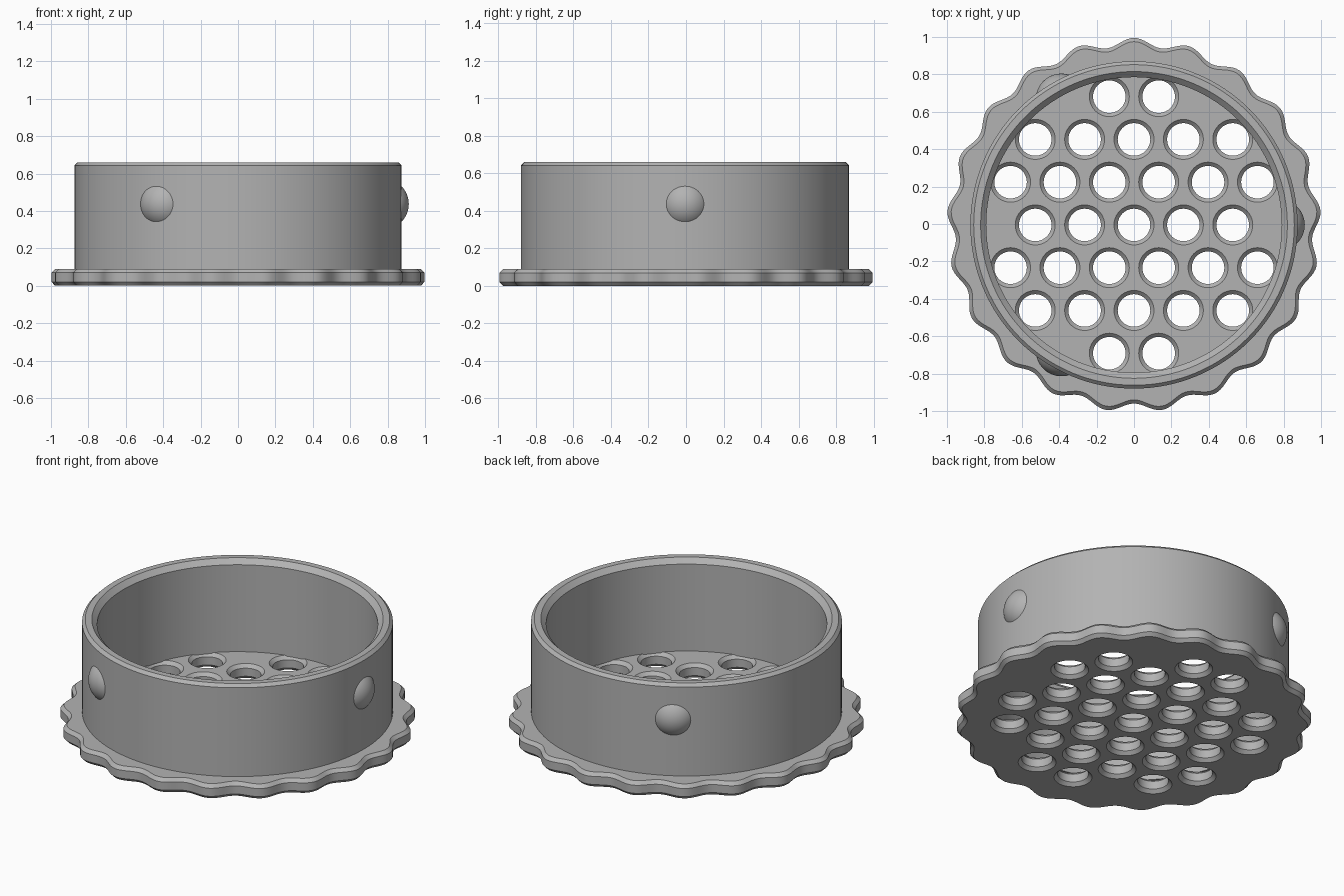
import bpy, bmesh, math
from mathutils import Matrix

cube = bpy.data.objects.get("Cube")
if cube:
    bpy.data.objects.remove(cube, do_unlink=True)

CY = -0.005          # axis of the round body
LOBES = 21
TAU = math.tau

grey = bpy.data.materials.new("plain_grey")
grey.use_nodes = True
color = (0.45, 0.45, 0.45, 1)
grey.diffuse_color = color
grey.node_tree.nodes["Principled BSDF"].inputs["Base Color"].default_value = color


def finish(bm, name, smooth=True):
    """Turn a bmesh into a named object with the grey material."""
    bmesh.ops.recalc_face_normals(bm, faces=bm.faces)
    mesh = bpy.data.meshes.new(name)
    bm.to_mesh(mesh)
    bm.free()
    mesh.materials.append(grey)
    ob = bpy.data.objects.new(name, mesh)
    bpy.context.collection.objects.link(ob)
    if smooth:
        shade(ob)
    return ob


def shade(ob):
    bpy.ops.object.select_all(action='DESELECT')
    ob.select_set(True)
    bpy.context.view_layer.objects.active = ob
    bpy.ops.object.shade_smooth_by_angle(angle=math.radians(25))


def stack(bm, profile, steps, radius=lambda a, r: r, center=(0, 0), closed=False):
    """Stack rings following (radius, z) pairs; cap the ends or close the loop."""
    rings = []
    for r, z in profile:
        ring = []
        for i in range(steps):
            a = TAU * i / steps
            d = radius(a, r)
            ring.append(bm.verts.new((center[0] + d * math.cos(a), center[1] + d * math.sin(a), z)))
        rings.append(ring)
    pairs = list(zip(rings, rings[1:]))
    if closed:
        pairs.append((rings[-1], rings[0]))
    else:
        bm.faces.new(rings[0][::-1])
        bm.faces.new(rings[-1])
    for low, high in pairs:
        for i in range(steps):
            j = (i + 1) % steps
            bm.faces.new((low[i], low[j], high[j], high[i]))


# Scalloped base plate with bevelled rim
def scallop(a, r):
    return r - 0.0225 + 0.0225 * math.cos(LOBES * (a - math.pi / 2))


bm = bmesh.new()
stack(bm, [(0.98, 0), (1, 0.02), (1, 0.07), (0.98, 0.09)], LOBES * 16, scallop, (0, CY))
plate = finish(bm, "base_plate", False)

# Drain holes: hexagonal grid, chamfered at both ends
PITCH = 0.264
bm = bmesh.new()
for row in range(-3, 4):
    count = (5, 6, 5, 2)[abs(row)]
    for k in range(count):
        x = (k - (count - 1) / 2) * PITCH
        y = row * PITCH * math.sqrt(0.75) + CY
        stack(bm, [(0.117, -0.01), (0.087, 0.02), (0.087, 0.07), (0.117, 0.1)], 40, center=(x, y))
cutter = finish(bm, "hole_cutter", False)
cutter.hide_render = True

cut = plate.modifiers.new("holes", 'BOOLEAN')
cut.operation = 'DIFFERENCE'
cut.solver = 'EXACT'
cut.object = cutter
bpy.context.view_layer.objects.active = plate
bpy.ops.object.modifier_apply(modifier=cut.name)
bpy.data.objects.remove(cutter, do_unlink=True)
shade(plate)

# Upright ring wall with chamfered lip
bm = bmesh.new()
stack(bm, [(0.875, 0.085), (0.875, 0.642), (0.857, 0.66), (0.82, 0.66), (0.79, 0.63), (0.79, 0.085)],
      128, center=(0, CY), closed=True)
finish(bm, "ring_wall")

# Three domed locking bumps around the wall
for n in range(3):
    bm = bmesh.new()
    bmesh.ops.create_uvsphere(bm, u_segments=48, v_segments=32, radius=0.137,
                              matrix=Matrix.Translation((0.776, 0, 0.437)) @ Matrix.Rotation(math.pi / 2, 4, 'Y'))
    bmesh.ops.bisect_plane(bm, geom=bm.verts[:] + bm.edges[:] + bm.faces[:],
                           plane_co=(0.85, 0, 0), plane_no=(1, 0, 0), clear_inner=True)
    bm.transform(Matrix.Translation((0, CY, 0)) @ Matrix.Rotation(TAU * n / 3, 4, 'Z'))
    finish(bm, "locking_bump_%d" % (n + 1))
